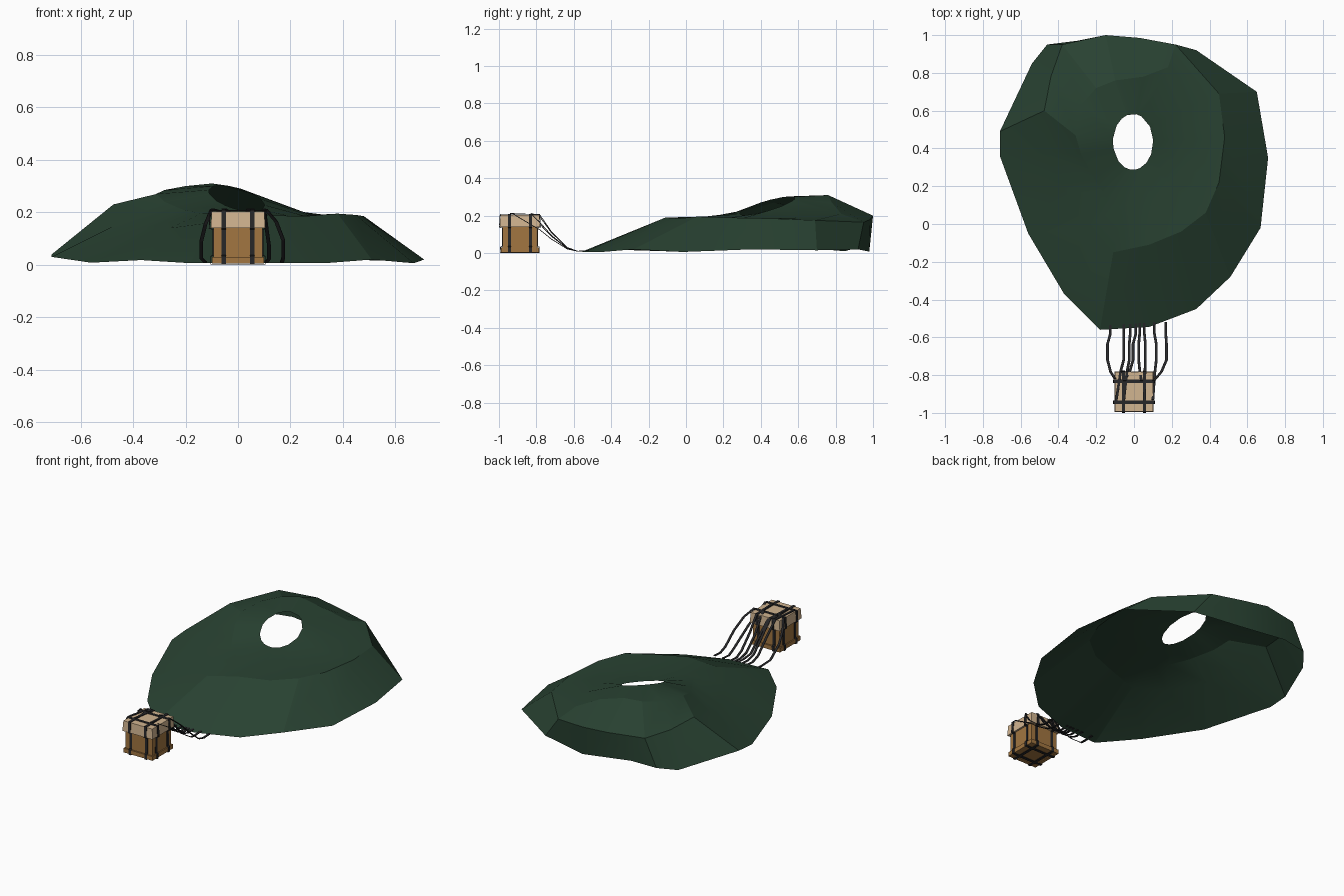
import bpy
import bmesh
import math
from mathutils import Vector

if "Cube" in bpy.data.objects:
    bpy.data.objects.remove(bpy.data.objects["Cube"], do_unlink=True)


def material(name, colour):
    mat = bpy.data.materials.new(name)
    mat.use_nodes = True
    rgba = (*colour, 1.0)
    mat.diffuse_color = rgba
    mat.node_tree.nodes["Principled BSDF"].inputs["Base Color"].default_value = rgba
    return mat


GREEN = material("canopy green", (0.022, 0.055, 0.032))
WOOD = material("crate wood", (0.36, 0.18, 0.052))
TAN = material("cover tan", (0.64, 0.46, 0.28))
BLACK = material("strap black", (0.02, 0.02, 0.022))


def finish(name, bm, mat, smooth_angle=None):
    bmesh.ops.recalc_face_normals(bm, faces=bm.faces)
    mesh = bpy.data.meshes.new(name)
    bm.to_mesh(mesh)
    bm.free()
    mesh.materials.append(mat)
    obj = bpy.data.objects.new(name, mesh)
    bpy.context.collection.objects.link(obj)
    if smooth_angle:
        bpy.ops.object.select_all(action="DESELECT")
        obj.select_set(True)
        bpy.context.view_layer.objects.active = obj
        bpy.ops.object.shade_smooth_by_angle(angle=math.radians(smooth_angle))
    return obj


def box(name, mat, x, y, z, flare=1.0):
    """Box between (low, high) limits; flare widens its lower face."""
    bm = bmesh.new()
    bmesh.ops.create_cube(bm, size=1)
    for v in bm.verts:
        k = flare if v.co.z < 0 else 1.0
        v.co = Vector(((x[0] + x[1]) / 2 + v.co.x * k * (x[1] - x[0]),
                       (y[0] + y[1]) / 2 + v.co.y * k * (y[1] - y[0]),
                       z[0] + (v.co.z + 0.5) * (z[1] - z[0])))
    return finish(name, bm, mat)


def ribbon(name, points, side, width=0.015, closed=False):
    """Flat webbing strip along a path, widened along the side direction."""
    bm = bmesh.new()
    half = Vector(side) * width / 2
    rows = [(bm.verts.new(Vector(p) - half), bm.verts.new(Vector(p) + half))
            for p in points]
    pairs = list(zip(rows, rows[1:]))
    if closed:
        pairs.append((rows[-1], rows[0]))
    for a, b in pairs:
        bm.faces.new((a[0], a[1], b[1], b[0]))
    obj = finish(name, bm, BLACK)
    mod = obj.modifiers.new("thickness", "SOLIDIFY")
    mod.thickness = 0.004
    mod.offset = 0
    return obj


# Collapsed canopy: hem, shoulder fold and crown fold, counted from the front
hem = [(.08, -.545, .006), (.33, -.45, .006), (.51, -.28, .02), (.67, -.02, .006),
       (.71, .35, .02), (.65, .7, .015), (.33, .92, .02), (.03, .98, .008),
       (-.3, .97, .05), (-.46, .95, .04), (-.54, .85, .01), (-.71, .49, .04),
       (-.71, .36, .03), (-.56, -.05, .008), (-.37, -.37, .018), (-.18, -.56, .006)]
shoulder = [(.08, -.11, .19), (.25, -.04, .185), (.38, .06, .195), (.45, .22, .19),
            (.48, .46, .185), (.45, .69, .175), (.22, .95, .165), (.03, .985, .18),
            (-.15, 1, .2), (-.38, .95, .205), (-.44, .78, .21), (-.475, .6, .23),
            (-.47, .38, .15), (-.38, .2, .135), (-.26, -.02, .14), (-.11, -.15, .16)]
crown = [(.03, .1, .195), (.1, .13, .19), (.2, .2, .185), (.26, .3, .185),
         (.28, .45, .185), (.28, .62, .19), (.18, .83, .21), (.05, .78, .27),
         (-.1, .76, .31), (-.2, .72, .3), (-.28, .63, .285), (-.31, .47, .27),
         (-.28, .37, .24), (-.21, .24, .21), (-.14, .13, .195), (-.06, .1, .195)]

# Tilted vent hole, each point lined up with the crown fold
centre = Vector((-.005, .435))
vent = []
for x, y, z in crown:
    a = math.atan2(y - centre.y, x - centre.x)
    vx, vy = centre.x + .107 * math.cos(a), centre.y + .148 * math.sin(a)
    vent.append((vx, vy, .252 - .26 * vx + .28 * (vy - centre.y)))

bm = bmesh.new()
rings = [[bm.verts.new(p) for p in ring] for ring in (hem, shoulder, crown, vent)]
count = len(hem)
for low, high in zip(rings, rings[1:]):
    for i in range(count):
        j = (i + 1) % count
        bm.faces.new((low[i], low[j], high[j], high[i]))
finish("canopy", bm, GREEN, 14)

# Wooden crate with base skids and a fabric cover
MID = -.888
box("crate_body", WOOD, (-.093, .093), (MID - .093, MID + .093), (.008, .17))
for name, s in (("front", -1), ("back", 1)):
    y = MID + s * .09
    box(name + "_base_board", WOOD, (-.1, .1), (y - .012, y + .012), (.004, .03))
for name, s in (("right", -1), ("left", 1)):
    box(name + "_base_board", WOOD, (s * .09 - .01, s * .09 + .01),
        (MID - .085, MID + .085), (.004, .03))
box("crate_cover", TAN, (-.1, .1), (MID - .104, MID + .104), (.14, .203), 1.04)

# Webbing loops hugging the crate in both directions: (half width, height)
half_loop = [(.104, .002), (.104, .032), (.095, .036),
             (.095, .135), (.11, .139), (.106, .207)]
loop = [(-a, z) for a, z in half_loop] + half_loop[::-1]
for name, s in (("right", -1), ("left", 1)):
    ribbon(name + "_long_strap", [(s * .055, MID + a, z) for a, z in loop],
           (1, 0, 0), .017, True)
for name, s in (("front", -1), ("back", 1)):
    ribbon(name + "_cross_strap", [(a, MID + s * .056, z) for a, z in loop],
           (0, 1, 0), .017, True)

# Slack suspension lines: crate end, outward bow, canopy end, drop beside crate
lines = [(-.1, -.82, -.14, -.125, .05), (-.095, -.94, -.055, -.055, 0),
         (-.055, -.94, -.025, -.02, 0), (-.05, -.83, -.005, .01, .01),
         (.04, -.83, .025, .03, .01), (.055, -.94, .06, .055, 0),
         (.1, -.93, .118, .108, .08), (.105, -.83, .172, .168, .04)]
for i, (x0, y0, bow, x1, drop) in enumerate(lines):
    path = [(x0, y0, .212),
            (x0 + (bow - x0) * .6, -.782, .205 - drop),
            (bow, -.72, .115 - drop * .5),
            (bow, -.635, .03 - drop * .1),
            (x1, -.58, .01),
            (x1, -.52, .014)]
    ribbon("suspension_line_%d" % (i + 1), path, (1, 0, 0), .014)
